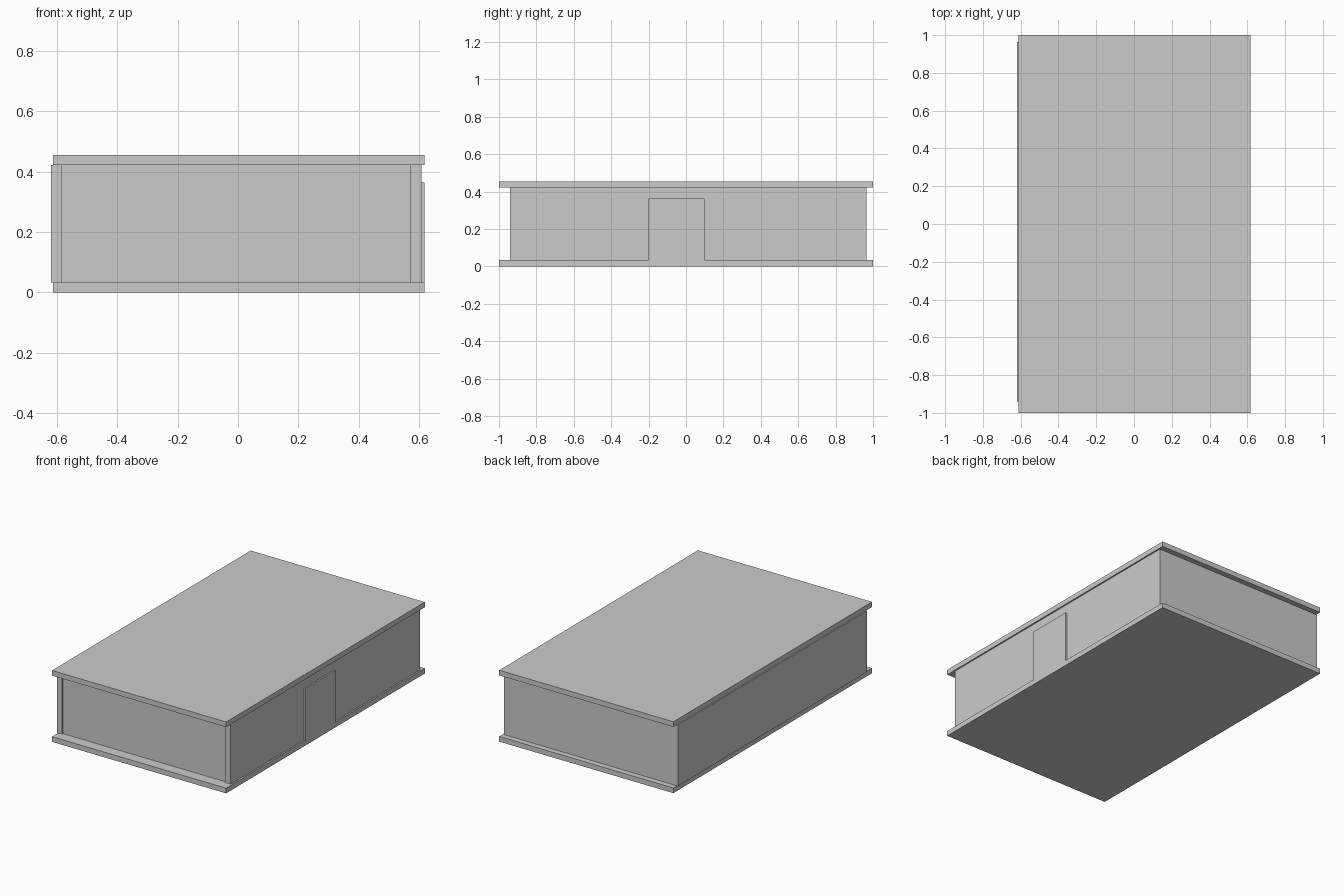
import bpy
import bmesh
from mathutils import Vector

if "Cube" in bpy.data.objects:
    bpy.data.objects.remove(bpy.data.objects["Cube"])


def box(name, lo, hi):
    """Box object spanning two opposite corners."""
    lo, hi = Vector(lo), Vector(hi)
    bm = bmesh.new()
    bmesh.ops.create_cube(bm, size=1)
    bmesh.ops.scale(bm, vec=hi - lo, verts=bm.verts)
    mesh = bpy.data.meshes.new(name)
    bm.to_mesh(mesh)
    bm.free()
    obj = bpy.data.objects.new(name, mesh)
    obj.location = (lo + hi) / 2
    bpy.context.collection.objects.link(obj)
    return obj


T = 0.0365                      # wall thickness
SLAB = 0.033                    # floor and roof thickness
HEIGHT = 0.455
Z0, Z1 = SLAB, HEIGHT - SLAB    # wall bottom and top
LEFT, RIGHT = -0.6185, 0.607    # outer wall faces
FRONT, BACK = -0.94, 0.964

# floor and roof slabs
for name, z in (("floor_slab", 0), ("roof_slab", Z1)):
    box(name, (-0.611, -1, z), (0.6165, 1, z + SLAB))

# long side walls
for name, x in (("left_wall", LEFT), ("right_wall", RIGHT - T)):
    box(name, (x, FRONT, Z0), (x + T, BACK, Z1))

# end walls between the sides, the front one slightly recessed
for name, y in (("front_wall", FRONT + 0.01), ("back_wall", BACK - T)):
    box(name, (LEFT + T, y, Z0), (RIGHT - T, y + T, Z1))

# door panel on the right wall, flush with the floor edge
box("door", (RIGHT - T / 2, -0.2, Z0), (0.6165, 0.1, 0.363))
